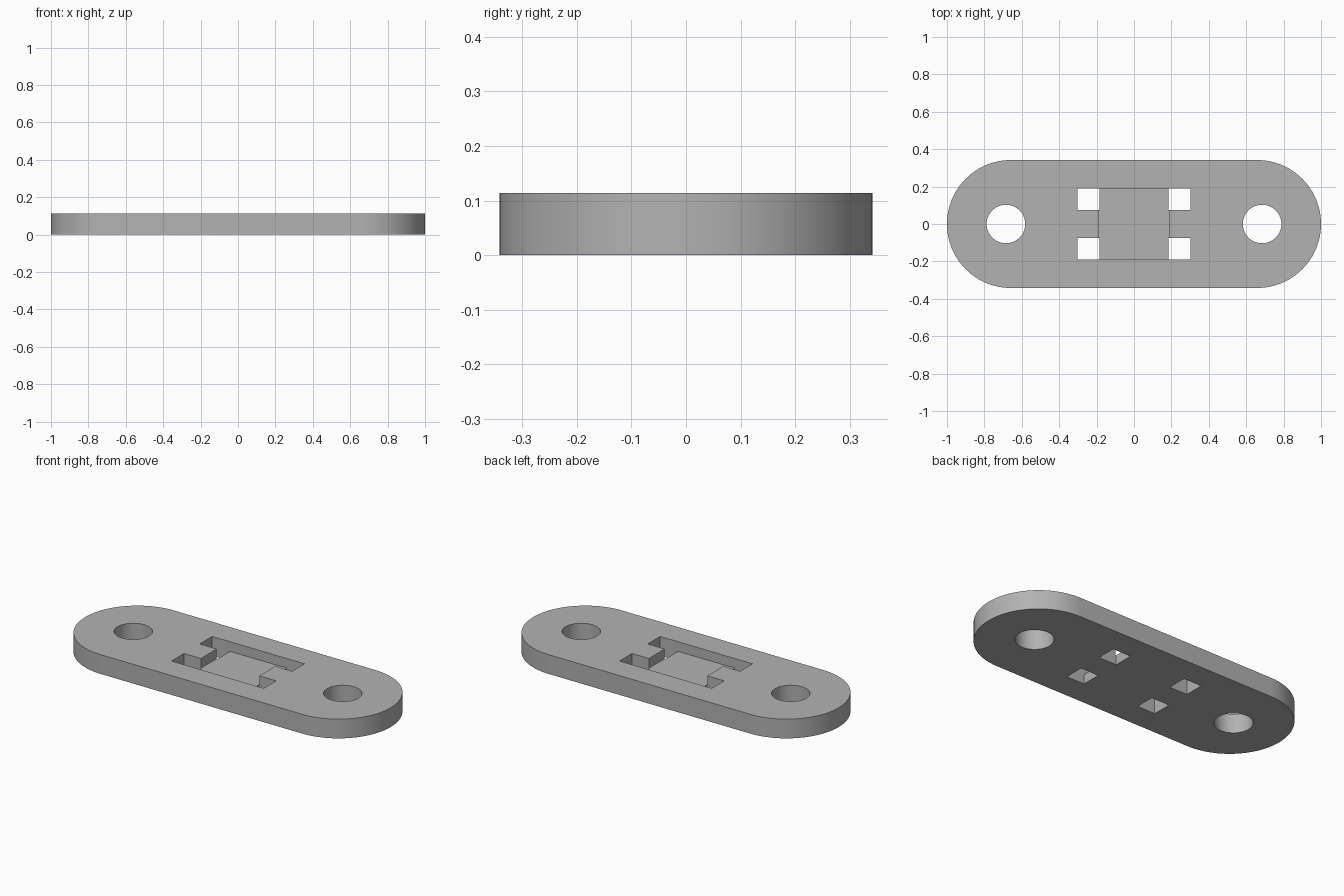
import bpy, bmesh, math

HEIGHT = 0.114
END_RADIUS = 0.342
END_X = 1 - END_RADIUS

old = bpy.data.objects.get("Cube")
if old:
    bpy.data.objects.remove(old, do_unlink=True)

grey = bpy.data.materials.new("plain_grey")
grey.use_nodes = True
colour = (0.45, 0.45, 0.45, 1)
grey.diffuse_color = colour
grey.node_tree.nodes["Principled BSDF"].inputs["Base Color"].default_value = colour


def prism(name, outline, z0, z1):
    """Extrude a flat outline from z0 up to z1."""
    bm = bmesh.new()
    face = bm.faces.new([bm.verts.new((x, y, z0)) for x, y in outline])
    top = bmesh.ops.extrude_face_region(bm, geom=[face])["geom"]
    verts = [v for v in top if isinstance(v, bmesh.types.BMVert)]
    bmesh.ops.translate(bm, verts=verts, vec=(0, 0, z1 - z0))
    bmesh.ops.recalc_face_normals(bm, faces=bm.faces)
    mesh = bpy.data.meshes.new(name)
    bm.to_mesh(mesh)
    bm.free()
    mesh.materials.append(grey)
    obj = bpy.data.objects.new(name, mesh)
    bpy.context.collection.objects.link(obj)
    return obj


def arc(cx, radius, start, sweep, steps):
    return [(cx + radius * math.cos(start + sweep * i / steps),
             radius * math.sin(start + sweep * i / steps)) for i in range(steps + 1)]


def box(x0, x1, y0, y1):
    return [(x0, y0), (x1, y0), (x1, y1), (x0, y1)]


# Plate with rounded ends
outline = arc(END_X, END_RADIUS, -math.pi / 2, math.pi, 48)
outline += arc(-END_X, END_RADIUS, math.pi / 2, math.pi, 48)
plate = prism("mounting_plate", outline, 0, HEIGHT)

# Central pocket, sunk halfway into the top
cutters = [prism("pocket_cutter", box(-0.191, 0.191, -0.19, 0.19), HEIGHT / 2, HEIGHT + 0.1)]

# Round screw holes and square slots through the plate
for sx in (-1, 1):
    circle = arc(sx * 0.685, 0.103, 0, 2 * math.pi, 64)[:-1]
    cutters.append(prism("screw_hole_cutter", circle, -0.1, HEIGHT + 0.1))
    for sy in (-1, 1):
        xs = sorted((sx * 0.185, sx * 0.302))
        ys = sorted((sy * 0.074, sy * 0.19))
        cutters.append(prism("slot_cutter", box(*xs, *ys), -0.1, HEIGHT + 0.1))

# Cut, then discard the cutters
bpy.context.view_layer.objects.active = plate
plate.select_set(True)
for cutter in cutters:
    cutter.hide_render = True
    mod = plate.modifiers.new("cut", "BOOLEAN")
    mod.operation = "DIFFERENCE"
    mod.solver = "EXACT"
    mod.object = cutter
    bpy.ops.object.modifier_apply(modifier=mod.name)
    bpy.data.objects.remove(cutter, do_unlink=True)

bpy.ops.object.shade_smooth_by_angle(angle=math.radians(30))
